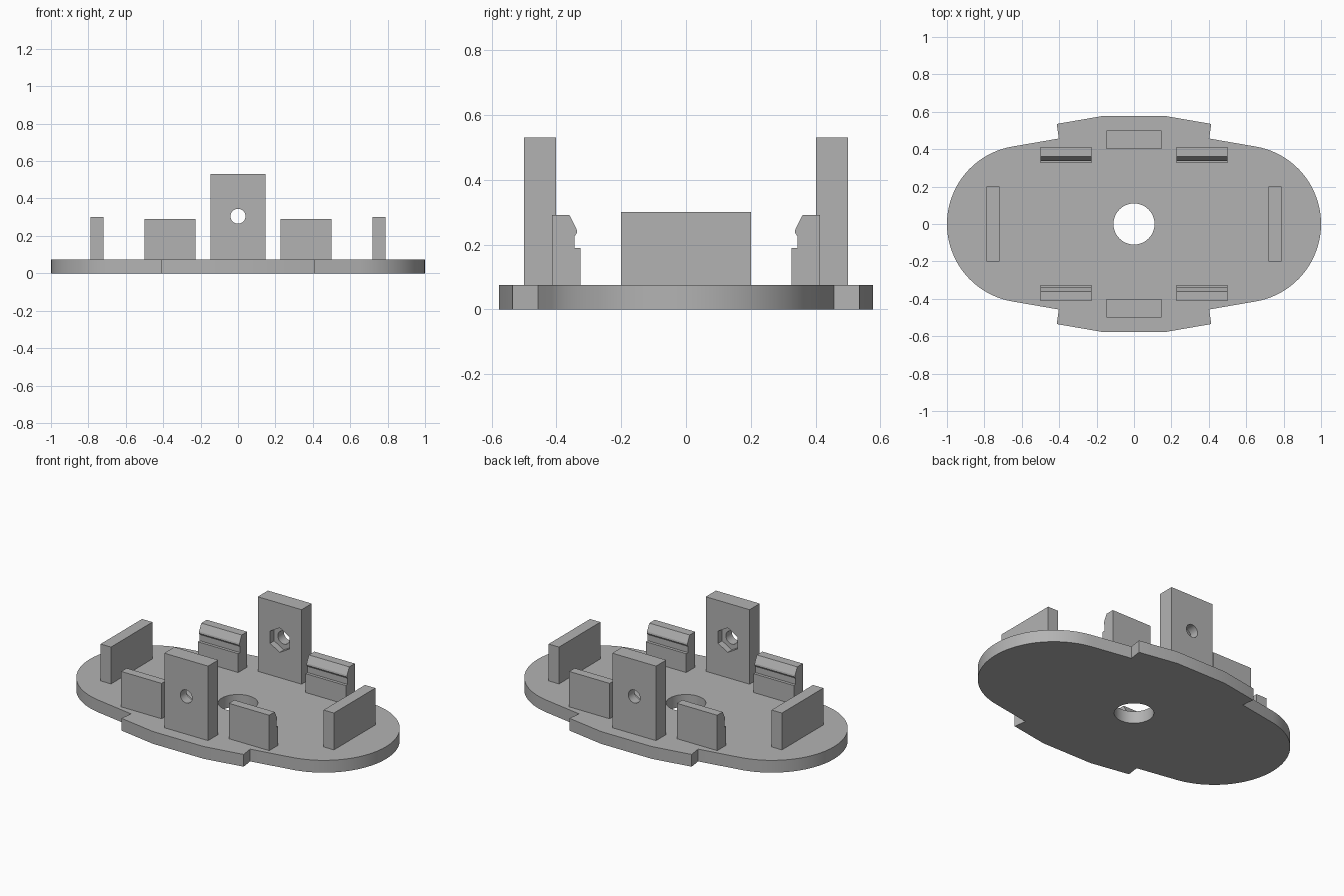
import bpy
import bmesh
import math
from mathutils import Matrix, Vector

if "Cube" in bpy.data.objects:
    bpy.data.objects.remove(bpy.data.objects["Cube"], do_unlink=True)

BASE_TOP = 0.075

grey = bpy.data.materials.new("plain grey")
grey.use_nodes = True
colour = (0.45, 0.45, 0.45, 1)
grey.diffuse_color = colour
grey.node_tree.nodes["Principled BSDF"].inputs["Base Color"].default_value = colour


def prism(name, points, offset):
    """Extrude a closed outline of 3D points along the offset."""
    bm = bmesh.new()
    face = bm.faces.new([bm.verts.new(p) for p in points])
    new = bmesh.ops.extrude_face_region(bm, geom=[face])["geom"]
    bmesh.ops.translate(bm, vec=Vector(offset),
                        verts=[v for v in new if isinstance(v, bmesh.types.BMVert)])
    bmesh.ops.recalc_face_normals(bm, faces=bm.faces)
    mesh = bpy.data.meshes.new(name)
    bm.to_mesh(mesh)
    bm.free()
    mesh.materials.append(grey)
    obj = bpy.data.objects.new(name, mesh)
    bpy.context.collection.objects.link(obj)
    return obj


def box(name, x, y, z):
    corners = [(x[0], y[0], z[0]), (x[1], y[0], z[0]), (x[1], y[1], z[0]), (x[0], y[1], z[0])]
    return prism(name, corners, (0, 0, z[1] - z[0]))


def ring(radius, sides, start=0.0):
    steps = [start + math.tau * i / sides for i in range(sides)]
    return [(radius * math.cos(a), radius * math.sin(a)) for a in steps]


def activate(obj):
    bpy.ops.object.select_all(action="DESELECT")
    obj.select_set(True)
    bpy.context.view_layer.objects.active = obj


def cut(obj, cutter):
    cutter.hide_render = True
    mod = obj.modifiers.new("cut", "BOOLEAN")
    mod.operation = "DIFFERENCE"
    mod.solver = "EXACT"
    mod.object = cutter
    activate(obj)
    bpy.ops.object.modifier_apply(modifier=mod.name)
    bpy.data.objects.remove(cutter, do_unlink=True)


def smooth(obj):
    activate(obj)
    bpy.ops.object.shade_smooth_by_angle(angle=math.radians(25))


def turned_copy(obj, name):
    """Copy a part to the opposite side by a half turn about z."""
    copy = bpy.data.objects.new(name, obj.data.copy())
    copy.data.transform(Matrix.Rotation(math.pi, 4, "Z"))
    bpy.context.collection.objects.link(copy)
    return copy


# Base plate: rounded ends, sloping sides and a stepped tab front and back
end_angle = math.radians(80)
quarter = [(0.58 + 0.42 * math.cos(end_angle * i / 20), 0.42 * math.sin(end_angle * i / 20))
           for i in range(21)]
quarter += [(0.402, 0.457), (0.413, 0.535), (0.17, 0.577)]
half = quarter + [(-x, y) for x, y in reversed(quarter)]
outline = half + [(-x, -y) for x, y in half[1:-1]]
# The half turn skips the shared end points, so both tips stay single
base = prism("base_plate", [(x, y, 0) for x, y in outline], (0, 0, BASE_TOP))
cut(base, prism("hole_cutter", [(x, y, -0.1) for x, y in ring(0.11, 48)], (0, 0, 0.3)))
smooth(base)

# Screw posts with a round hole and a six-sided nut pocket on the inner face
post = box("back_screw_post", (-0.148, 0.148), (0.402, 0.5), (BASE_TOP, 0.53))
cut(post, prism("screw_cutter", [(x, 0.3, z + 0.305) for x, z in ring(0.04, 32)], (0, 0.3, 0)))
cut(post, prism("nut_cutter", [(x, 0.35, z + 0.305) for x, z in ring(0.075, 6, math.pi / 2)],
                (0, 0.092, 0)))
smooth(post)
turned_copy(post, "front_screw_post")

# Snap clips with a hooked lip towards the middle
clip_profile = [(0.413, BASE_TOP), (0.413, 0.291), (0.36, 0.291), (0.338, 0.248),
                (0.336, 0.238), (0.344, 0.225), (0.344, 0.19), (0.326, 0.19), (0.326, BASE_TOP)]
for side, start in (("left", 0.227), ("right", -0.5)):
    clip = prism("back_%s_clip" % side, [(start, y, z) for y, z in clip_profile], (0.273, 0, 0))
    turned_copy(clip, "front_%s_clip" % ("right" if side == "left" else "left"))

# Upright end walls
wall = box("left_end_wall", (0.718, 0.788), (-0.2, 0.2), (BASE_TOP, 0.3))
turned_copy(wall, "right_end_wall")
